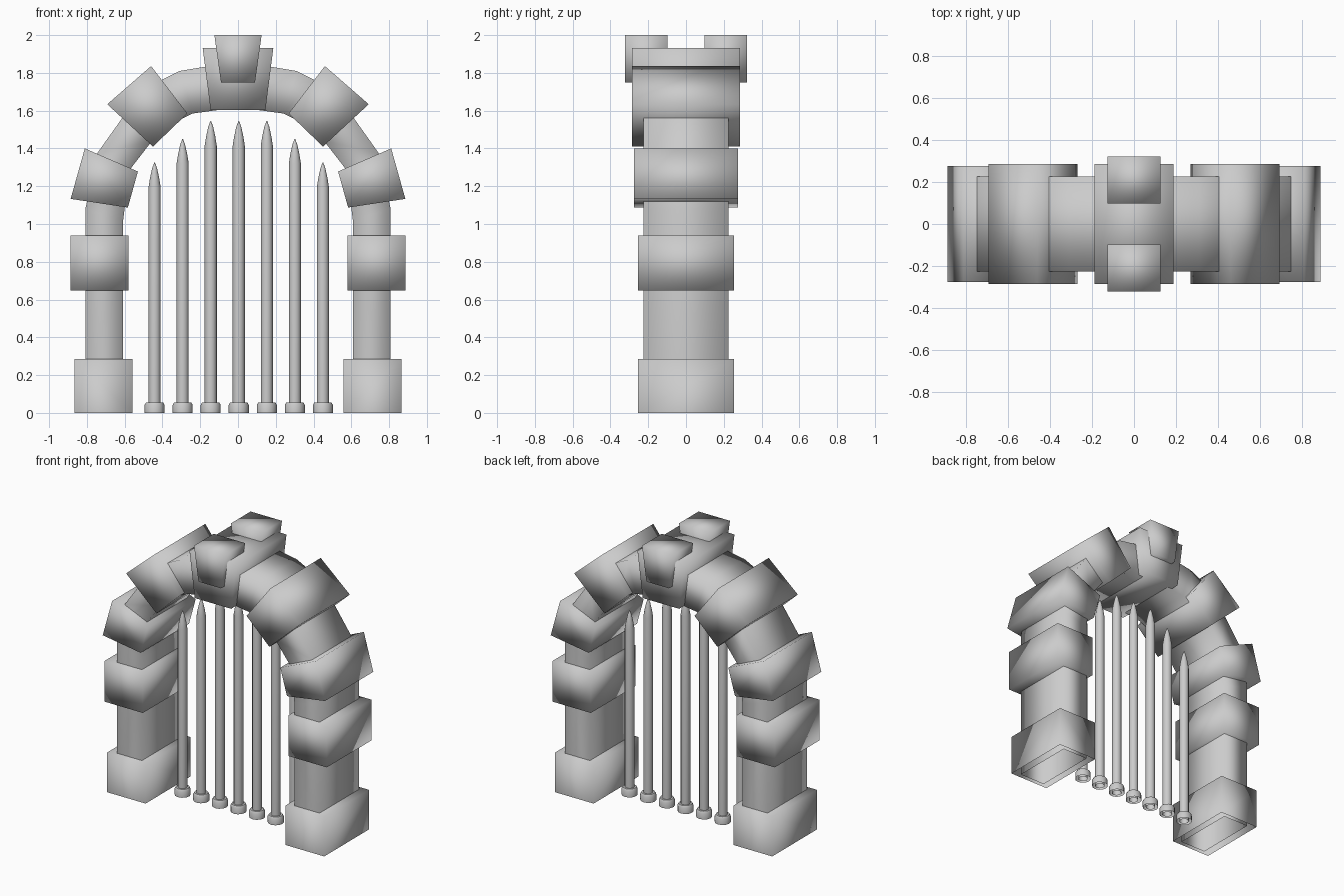
import bpy, bmesh, math

if "Cube" in bpy.data.objects:
    bpy.data.objects.remove(bpy.data.objects["Cube"])


def finish(name, bm, mirror=False, by_angle=None):
    bmesh.ops.recalc_face_normals(bm, faces=bm.faces)
    me = bpy.data.meshes.new(name)
    bm.to_mesh(me)
    bm.free()
    ob = bpy.data.objects.new(name, me)
    bpy.context.collection.objects.link(ob)
    bpy.context.view_layer.objects.active = ob
    bpy.ops.object.select_all(action='DESELECT')
    ob.select_set(True)
    if by_angle:
        bpy.ops.object.shade_smooth_by_angle(angle=math.radians(by_angle))
    else:
        bpy.ops.object.shade_smooth()
    if mirror:
        ob.modifiers.new("mirror", 'MIRROR').use_clip = True
    return ob


def block(name, outline, y0, y1, mirror=False, open_base=False):
    """Stone block: an x-z outline pushed through from y0 to y1."""
    bm = bmesh.new()
    front = [bm.verts.new((x, y0, z)) for x, z in outline]
    back = [bm.verts.new((x, y1, z)) for x, z in outline]
    bm.faces.new(front)
    bm.faces.new(back)
    n = len(outline)
    for i in range(n):
        j = (i + 1) % n
        if open_base and outline[i][1] == outline[j][1] == 0:
            continue
        bm.faces.new((front[i], front[j], back[j], back[i]))
    return finish(name, bm, mirror)


def lathe(name, x, profile, sides=12):
    """Round part from (radius, height) rings, open at the floor."""
    bm = bmesh.new()
    rings = []
    for r, z in profile:
        rings.append([bm.verts.new((x + r * math.cos(2 * math.pi * k / sides),
                                    r * math.sin(2 * math.pi * k / sides), z))
                      for k in range(sides)])
    for a, b in zip(rings, rings[1:]):
        for k in range(sides):
            m = (k + 1) % sides
            bm.faces.new((a[k], a[m], b[m], b[k]))
    bm.faces.new(rings[-1])
    return finish(name, bm, by_angle=40)


# Arch band: right half as outer/inner pairs, mirrored, feet left open
outer = [(.808, 0), (.808, 1.08), (.745, 1.375), (.61, 1.565), (.40, 1.765), (.31, 1.81), (0, 1.862)]
inner = [(.608, 0), (.608, 1.02), (.575, 1.285), (.455, 1.44), (.35, 1.53), (.24, 1.585), (0, 1.618)]
bm = bmesh.new()
rows = [[bm.verts.new((o[0], -.225, o[1])), bm.verts.new((i[0], -.225, i[1])),
         bm.verts.new((i[0], .225, i[1])), bm.verts.new((o[0], .225, o[1]))]
        for o, i in zip(outer, inner)]
for a, b in zip(rows, rows[1:]):
    for k in range(4):
        m = (k + 1) % 4
        bm.faces.new((a[k], a[m], b[m], b[k]))
finish("arch_band", bm, mirror=True)

# Stones up each side
block("base_stone", [(.558, 0), (.866, 0), (.866, .285), (.558, .285)], -.255, .255, True, True)
block("middle_stone", [(.58, .647), (.886, .647), (.886, .94), (.58, .94)], -.255, .255, True)
block("lower_arch_stone", [(.811, 1.40), (.886, 1.133), (.583, 1.087), (.53, 1.278)], -.275, .275, True)
block("upper_arch_stone", [(.46, 1.836), (.692, 1.634), (.45, 1.41), (.268, 1.585)], -.285, .285, True)

# Keystone with a small wedge on the front and the back
block("keystone", [(-.187, 1.932), (.187, 1.932), (.145, 1.603), (-.145, 1.603)], -.285, .285)
wedge = [(-.125, 2), (.125, 2), (.09, 1.75), (-.09, 1.75)]
block("front_wedge", wedge, -.322, -.098)
block("back_wedge", wedge, .098, .322)

# Gate bars with pointed tips and round feet
tops = [1.545, 1.545, 1.45, 1.325]
for i in range(-3, 4):
    x, t = .004 + i * .1485, tops[abs(i)]
    lathe(f"gate_bar_{i + 4}", x, [(.032, 0), (.032, t - .13), (.024, t - .08), (.013, t - .03), (.002, t)])
    lathe(f"bar_foot_{i + 4}", x, [(.053, 0), (.053, .042), (.045, .056), (.03, .056)])
